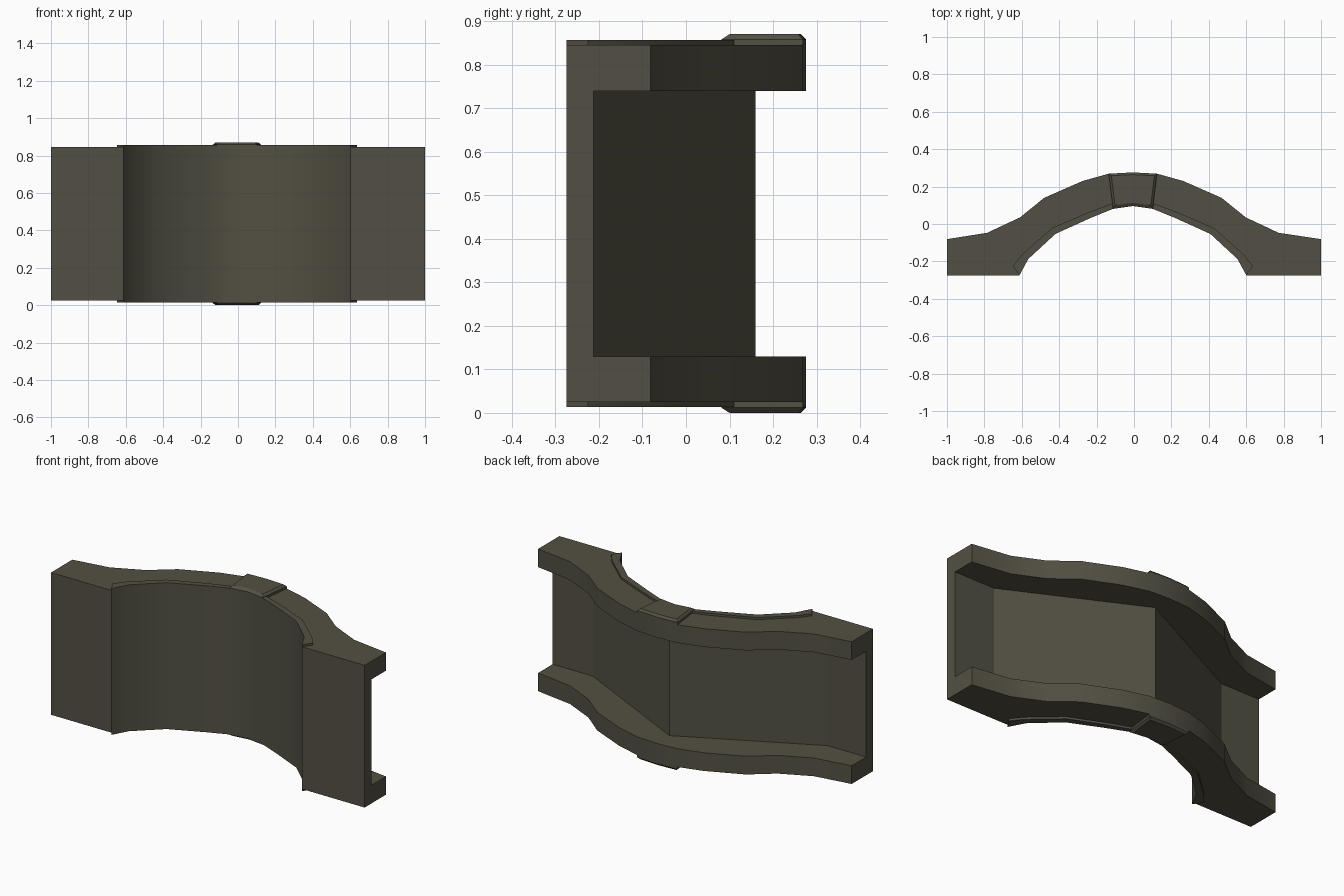
import bpy, bmesh, math

if "Cube" in bpy.data.objects:
    bpy.data.objects.remove(bpy.data.objects["Cube"])

CX = -0.006      # axis of the arch
HEIGHT = 0.87

stone = bpy.data.materials.new("dark_olive")
stone.diffuse_color = (0.086, 0.081, 0.056, 1)
stone.use_nodes = True
stone.node_tree.nodes["Principled BSDF"].inputs["Base Color"].default_value = stone.diffuse_color


def mirrored(points):
    return [(2 * CX - x, y) for x, y in points]


def both_sides(half):
    """Left half of a curve (ending on the axis) -> full curve."""
    return half + mirrored(half[:-1])[::-1]


def flipped(rings):
    return [(HEIGHT - z, pts) for z, pts in rings]


def loft(name, rings):
    """Closed solid through outlines [(z, [(x, y)...]), ...]."""
    bm = bmesh.new()
    loops = [[bm.verts.new((x, y, z)) for x, y in pts] for z, pts in rings]
    n = len(loops[0])
    bm.faces.new(loops[0])
    bm.faces.new(loops[-1])
    for a, b in zip(loops, loops[1:]):
        for i in range(n):
            j = (i + 1) % n
            bm.faces.new((a[i], a[j], b[j], b[i]))
    bmesh.ops.recalc_face_normals(bm, faces=bm.faces)
    mesh = bpy.data.meshes.new(name)
    bm.to_mesh(mesh)
    bm.free()
    mesh.materials.append(stone)
    obj = bpy.data.objects.new(name, mesh)
    bpy.context.collection.objects.link(obj)
    return obj


def select(obj):
    bpy.ops.object.select_all(action='DESELECT')
    obj.select_set(True)
    bpy.context.view_layer.objects.active = obj


# Arch body: back and front curves
back = both_sides([(-0.785, -0.047), (-0.61, 0.035), (-0.48, 0.14),
                   (-0.275, 0.23), (-0.135, 0.269), (CX, 0.276)])
inner_half = [(-0.613, -0.275), (-0.565, -0.187), (-0.42, -0.053),
              (-0.23, 0.033), (-0.112, 0.081), (CX, 0.096)]
front = both_sides(inner_half)
outline = ([(-1, -0.275)] + front + [(1, -0.275), (1, -0.081)]
           + back[::-1] + [(-1, -0.081)])
body = loft("arch_body", [(0.025, outline), (0.845, outline)])

# Pocket cut into the back, leaving a thin faceted web between two flanges
web = both_sides([(-0.755, -0.213), (CX, 0.16)])
pocket = ([(-1.1, -0.213)] + web + [(1.1, -0.213), (1.1, 0.5), (-1.1, 0.5)])
cutter = loft("pocket_cutter", [(0.13, pocket), (0.74, pocket)])
cutter.hide_render = True
cut = body.modifiers.new("pocket", 'BOOLEAN')
cut.operation = 'DIFFERENCE'
cut.solver = 'EXACT'
cut.object = cutter
select(body)
bpy.ops.object.modifier_apply(modifier=cut.name)
bpy.data.objects.remove(cutter)
parts = [body]

# Raised trim along the inner edge, and keystone, on top and bottom
trim = inner_half[:-1] + [(-0.117, 0.11), (-0.245, 0.062), (-0.44, -0.022),
                          (-0.6, -0.165), (-0.647, -0.225)]
key = [(-0.112, 0.081), (-0.135, 0.269), (CX, 0.276),
       (0.123, 0.269), (0.1, 0.081), (CX, 0.096)]
key_face = [(-0.102, 0.1), (-0.121, 0.258), (CX, 0.264),
            (0.109, 0.258), (0.09, 0.1), (CX, 0.113)]
for end in ("top", "bottom"):
    place = flipped if end == "bottom" else list
    for side, pts in (("left", trim), ("right", mirrored(trim))):
        parts.append(loft(f"{end}_{side}_trim",
                          place([(0.845, pts), (0.857, pts)])))
    parts.append(loft(f"{end}_keystone",
                      place([(0.845, key), (0.858, key), (0.87, key_face)])))

for obj in parts:
    select(obj)
    bpy.ops.object.shade_smooth_by_angle(angle=math.radians(25))
